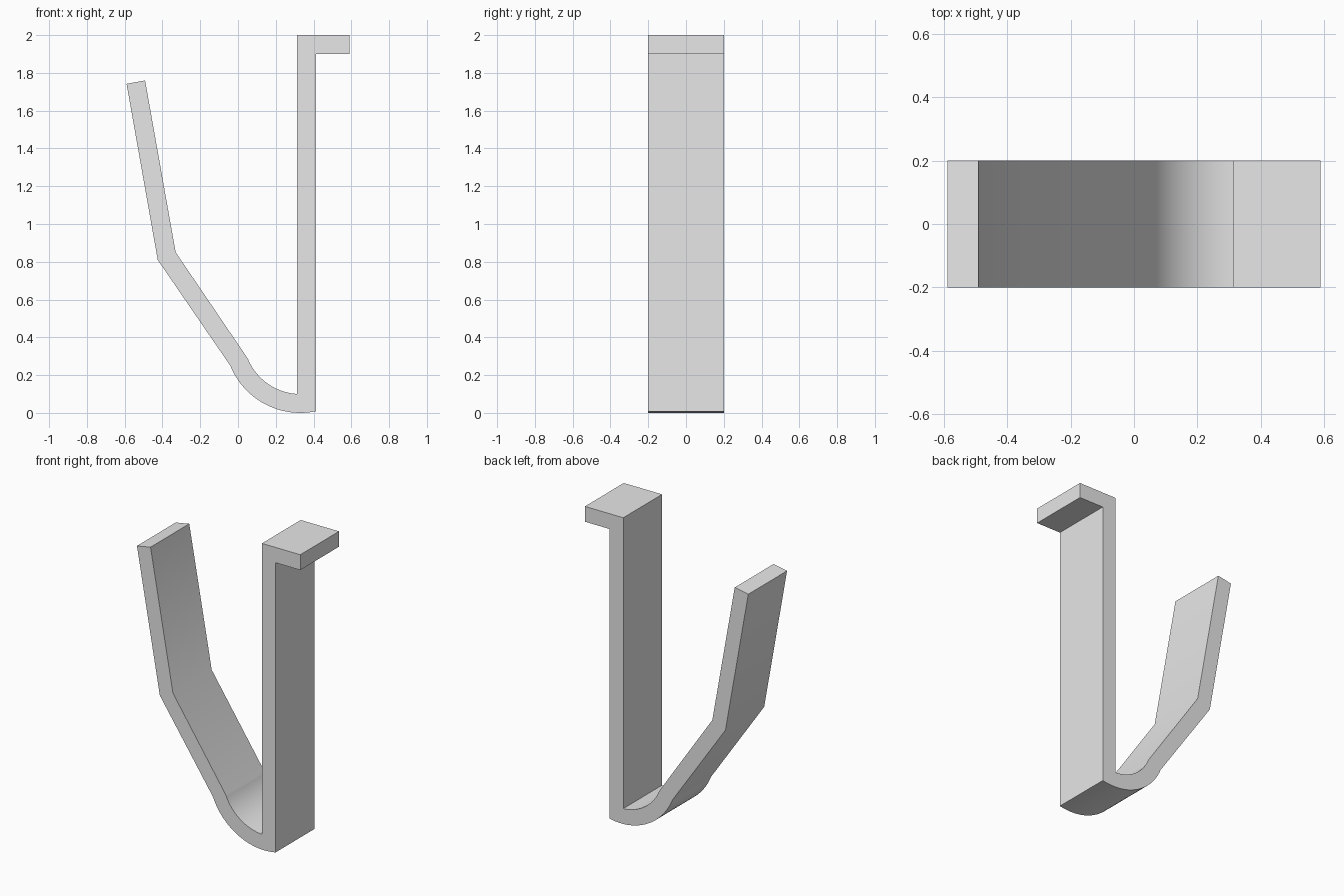
import bpy
import bmesh
from math import cos, sin, radians

if "Cube" in bpy.data.objects:
    bpy.data.objects.remove(bpy.data.objects["Cube"], do_unlink=True)

HALF_WIDTH = 0.2
CENTRE_X, CENTRE_Z = 0.33, 0.4
STEPS = 24


def arc(radius, start, end):
    """Points of the rounded hook bottom, seen from the front."""
    angles = [radians(start + (end - start) * i / STEPS) for i in range(STEPS + 1)]
    return [(CENTRE_X + radius * cos(a), CENTRE_Z + radius * sin(a)) for a in angles]


# Grey material
grey = bpy.data.materials.new("light_grey")
grey.use_nodes = True
colour = (0.8, 0.8, 0.8, 1.0)
grey.diffuse_color = colour
grey.node_tree.nodes["Principled BSDF"].inputs["Base Color"].default_value = colour

# Outline of the bent strip: outer curve, upright with top lip, inner curve, arm
profile = arc(0.4, 202, 281.8)
profile += [(0.412, 1.9), (0.59, 1.9), (0.59, 2.0), (0.313, 2.0)]
profile += arc(0.3, 266.8, 202)
profile += [(-0.33, 0.85), (-0.492, 1.76), (-0.59, 1.742), (-0.425, 0.81)]

# Extrude the outline from front to back
bm = bmesh.new()
face = bm.faces.new([bm.verts.new((x, -HALF_WIDTH, z)) for x, z in profile])
extruded = bmesh.ops.extrude_face_region(bm, geom=[face])["geom"]
moved = [v for v in extruded if isinstance(v, bmesh.types.BMVert)]
bmesh.ops.translate(bm, verts=moved, vec=(0, 2 * HALF_WIDTH, 0))
bmesh.ops.recalc_face_normals(bm, faces=bm.faces)

mesh = bpy.data.meshes.new("hook_strip")
bm.to_mesh(mesh)
bm.free()
mesh.materials.append(grey)
hook = bpy.data.objects.new("hook_strip", mesh)
bpy.context.collection.objects.link(hook)

# Smooth the curve, keep the edges sharp
bpy.ops.object.select_all(action="DESELECT")
hook.select_set(True)
bpy.context.view_layer.objects.active = hook
bpy.ops.object.shade_smooth_by_angle(angle=radians(30))
